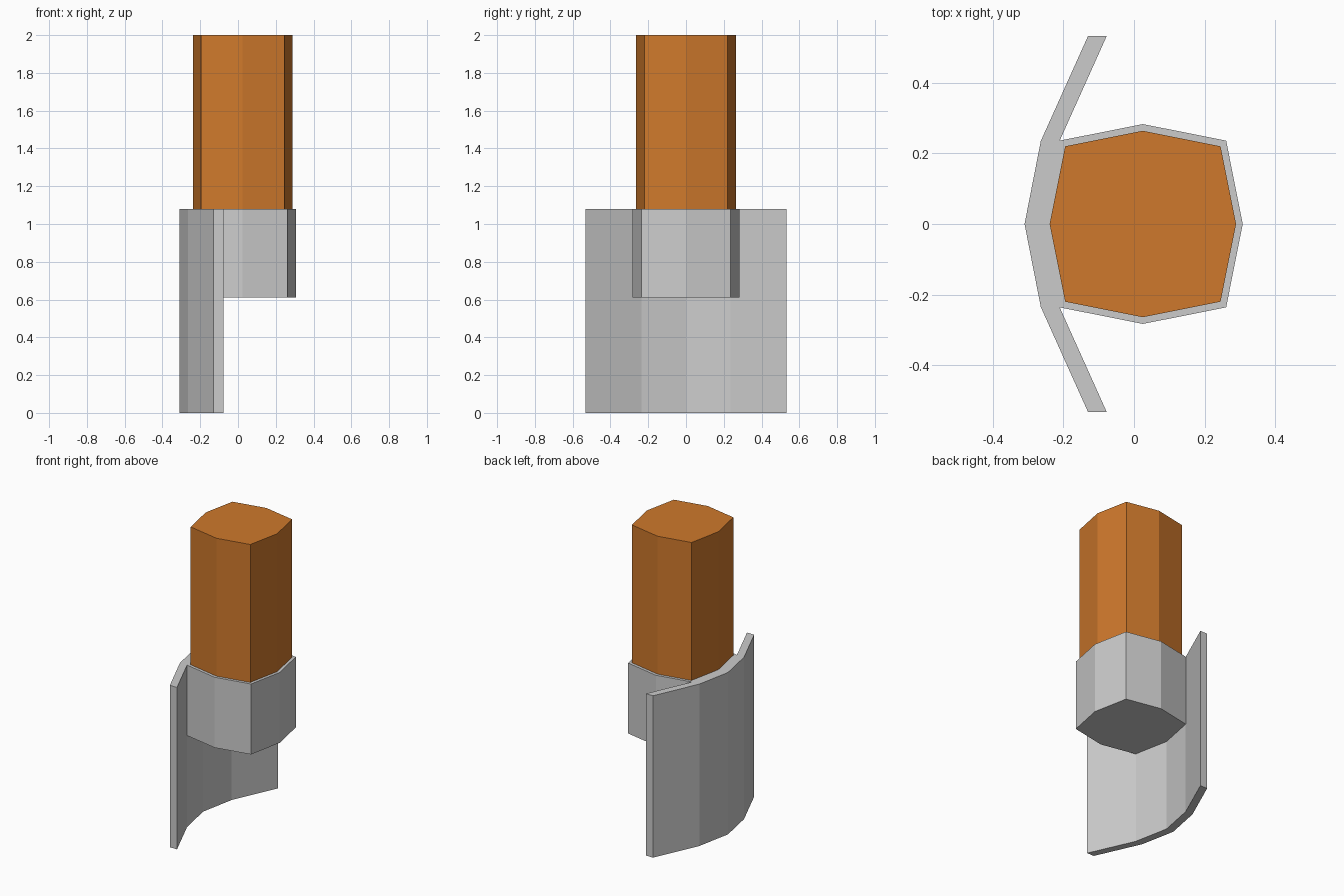
import bpy
import bmesh

if "Cube" in bpy.data.objects:
    bpy.data.objects.remove(bpy.data.objects["Cube"])


def prism(name, outline, z0, z1):
    """Extrude a closed top-view outline from z0 up to z1."""
    bm = bmesh.new()
    base = bm.faces.new([bm.verts.new((x, y, z0)) for x, y in outline])
    top = bmesh.ops.extrude_face_region(bm, geom=[base], use_keep_orig=True)
    verts = [v for v in top["geom"] if isinstance(v, bmesh.types.BMVert)]
    bmesh.ops.translate(bm, verts=verts, vec=(0, 0, z1 - z0))
    bmesh.ops.recalc_face_normals(bm, faces=bm.faces)
    mesh = bpy.data.meshes.new(name)
    bm.to_mesh(mesh)
    bm.free()
    obj = bpy.data.objects.new(name, mesh)
    bpy.context.collection.objects.link(obj)
    return obj


def octagon(cx, point, corner):
    """Eight-sided outline: axis points and squarish diagonal corners."""
    p, c = point, corner
    pts = [(p, 0), (c, c), (0, p), (-c, c), (-p, 0), (-c, -c), (0, -p), (c, -c)]
    return [(cx + x, y) for x, y in pts]


AXIS_X = 0.025

# Curved blade: half profile mirrored in y, then offset for thickness
half = [(-0.13, 0.533), (-0.264, 0.235)]
outer = half + [(-0.31, 0)] + [(x, -y) for x, y in reversed(half)]
inner = [(x + 0.053, y) for x, y in reversed(outer)]
prism("blade", outer + inner, 0, 1.08)

# Socket joined to the blade's inner face
prism("socket", octagon(AXIS_X, 0.283, 0.236), 0.61, 1.08)

# Wooden handle seated in the socket
handle = prism("handle", octagon(AXIS_X, 0.264, 0.22), 1.06, 2)
wood = bpy.data.materials.new("orange_wood")
wood.diffuse_color = (0.62, 0.19, 0.025, 1)
wood.use_nodes = True
wood.node_tree.nodes["Principled BSDF"].inputs["Base Color"].default_value = wood.diffuse_color
handle.data.materials.append(wood)
